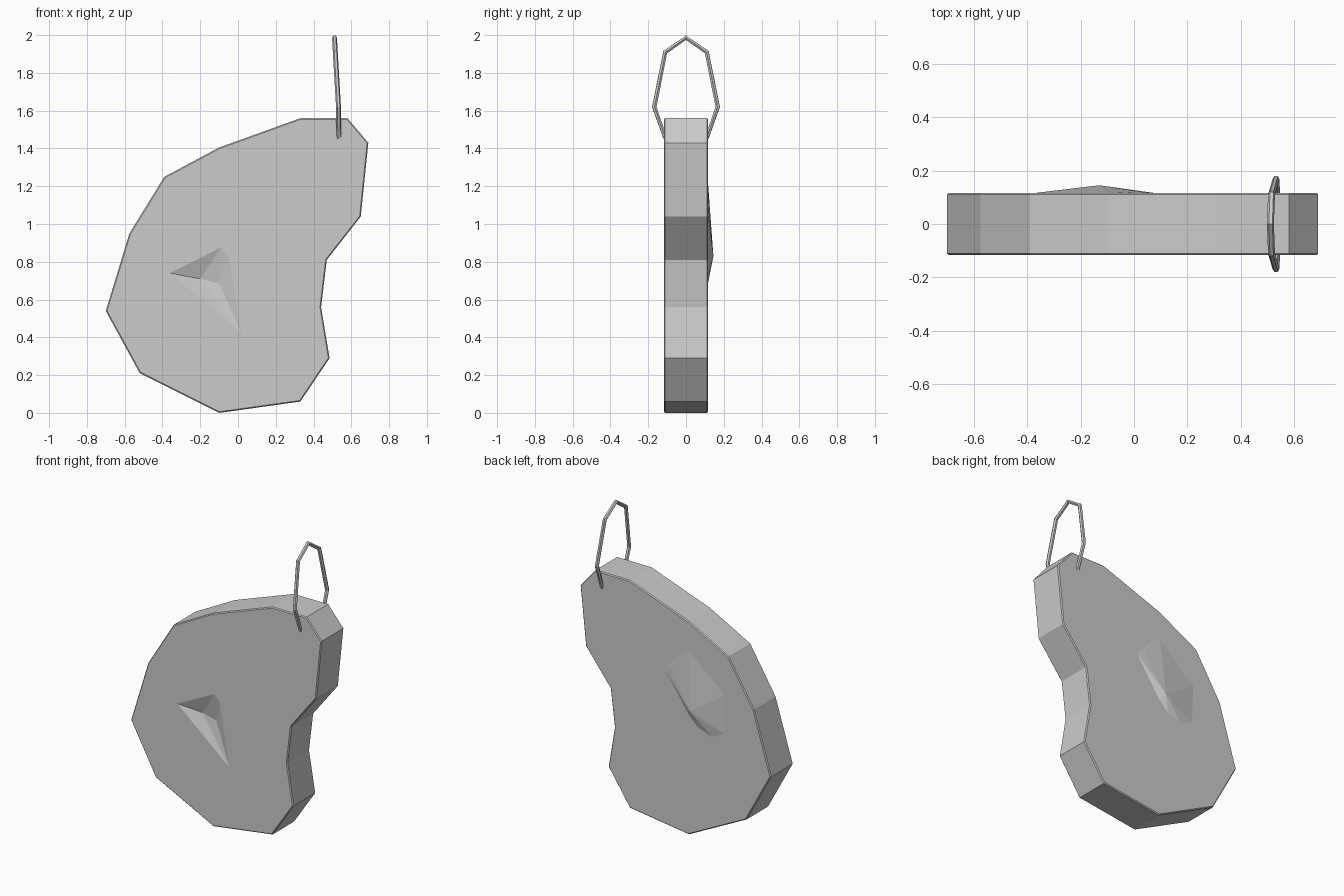
import bpy
import bmesh

cube = bpy.data.objects.get("Cube")
if cube:
    bpy.data.objects.remove(cube, do_unlink=True)

grey = bpy.data.materials.new("plain_grey")
grey.use_nodes = True
grey.diffuse_color = (0.6, 0.6, 0.6, 1)
grey.node_tree.nodes["Principled BSDF"].inputs["Base Color"].default_value = grey.diffuse_color

HALF = 0.117  # half thickness of the slab


def mesh_object(name, bm):
    bmesh.ops.recalc_face_normals(bm, faces=bm.faces)
    mesh = bpy.data.meshes.new(name)
    bm.to_mesh(mesh)
    bm.free()
    mesh.materials.append(grey)
    obj = bpy.data.objects.new(name, mesh)
    bpy.context.collection.objects.link(obj)
    return obj


def hull_object(name, points):
    bm = bmesh.new()
    for p in points:
        bm.verts.new(p)
    result = bmesh.ops.convex_hull(bm, input=bm.verts)
    loose = [v for v in bm.verts if not v.link_faces]
    bmesh.ops.delete(bm, geom=loose, context='VERTS')
    return mesh_object(name, bm)


# Kidney-shaped slab: extruded outline with finely chamfered rims
outline = [(0.33, 1.56), (0.58, 1.56), (0.69, 1.43), (0.65, 1.04), (0.47, 0.81),
           (0.44, 0.56), (0.485, 0.29), (0.33, 0.06), (-0.10, 0.0), (-0.52, 0.21),
           (-0.70, 0.54), (-0.575, 0.95), (-0.39, 1.25), (-0.10, 1.405)]
bm = bmesh.new()
front = bm.faces.new([bm.verts.new((x, -HALF, z)) for x, z in outline])
extruded = bmesh.ops.extrude_face_region(bm, geom=[front], use_keep_orig=True)
back_verts = [g for g in extruded["geom"] if isinstance(g, bmesh.types.BMVert)]
bmesh.ops.translate(bm, verts=back_verts, vec=(0, 2 * HALF, 0))
bmesh.ops.recalc_face_normals(bm, faces=bm.faces)
rims = [e for e in bm.edges if abs(e.verts[0].co.y - e.verts[1].co.y) < 0.01]
bmesh.ops.bevel(bm, geom=rims, offset=0.006, segments=1, affect='EDGES')
slab = mesh_object("slab", bm)

# Angular dent in the front face
dent_rim = [(-0.36, 0.74), (-0.31, 0.70), (-0.09, 0.875), (-0.05, 0.83), (0.02, 0.42)]
dent_floor = [(-0.20, 0.71), (-0.10, 0.685)]
cutter = hull_object(
    "dent_cutter",
    [(x, y, z) for x, z in dent_rim for y in (-HALF, -HALF - 0.05)]
    + [(x, -HALF + 0.035, z) for x, z in dent_floor])
cutter.hide_render = True
cutter.hide_viewport = True
cut = slab.modifiers.new("dent", 'BOOLEAN')
cut.operation = 'DIFFERENCE'
cut.solver = 'EXACT'
cut.object = cutter

# Low bent ridge on the back face
ridge_lower = [(0.085, 1.06), (-0.09, 0.80), (-0.17, 0.72), (-0.28, 0.68), (-0.37, 0.73)]
ridge_crest = [(0.02, 1.07, 0.004), (-0.13, 0.83, 0.028), (-0.31, 0.74, 0.004)]
ridge_upper = [(-0.10, 1.24), (-0.38, 1.0)]
hull_object(
    "back_ridge",
    [(x, HALF - 0.002, z) for x, z in ridge_lower + ridge_upper]
    + [(x, HALF + h, z) for x, z, h in ridge_crest])

# Hanging loop threaded through the top corner
side = [(0.515, 0.11, 1.91), (0.532, 0.168, 1.62), (0.534, 0.112, 1.46)]
path = [(0.511, 0, 1.986)] + side + [(x, -y, z) for x, y, z in reversed(side)]
curve = bpy.data.curves.new("hanging_loop", 'CURVE')
curve.dimensions = '3D'
curve.bevel_depth = 0.013
curve.bevel_resolution = 1
spline = curve.splines.new('POLY')
spline.points.add(len(path) - 1)
for point, co in zip(spline.points, path):
    point.co = (*co, 1)
spline.use_cyclic_u = True
spline.use_smooth = False
curve.materials.append(grey)
loop = bpy.data.objects.new("hanging_loop", curve)
bpy.context.collection.objects.link(loop)
